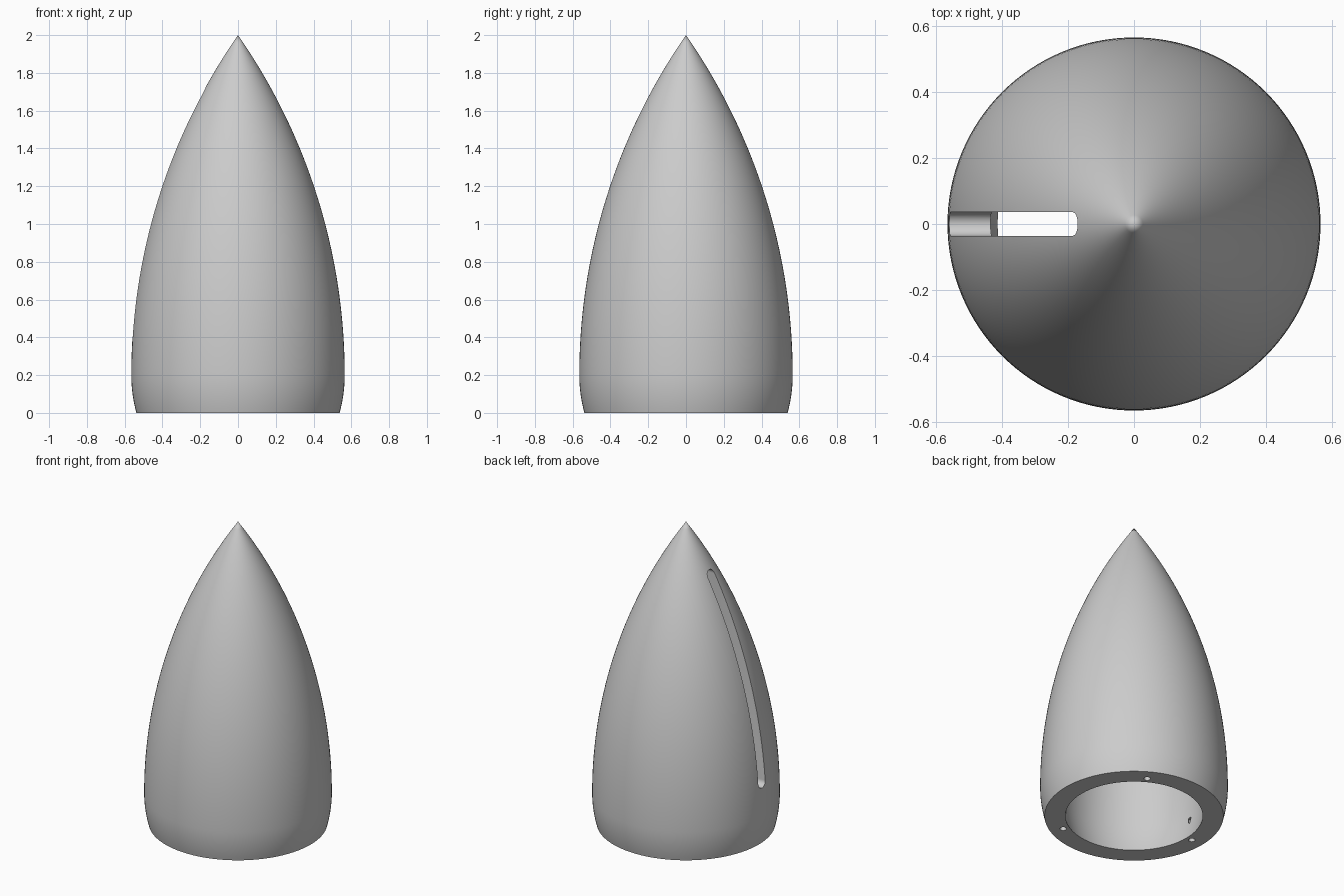
import bpy, bmesh, math
from mathutils import Vector, Matrix

cube = bpy.data.objects.get("Cube")
if cube:
    bpy.data.objects.remove(cube, do_unlink=True)

R, WIDEST, TIP, WALL = 0.565, 0.2, 2.0, 0.125
LENGTH = TIP - WIDEST
RHO = (R * R + LENGTH * LENGTH) / (2 * R)

grey = bpy.data.materials.new("plain_grey")
grey.use_nodes = True
colour = (0.6, 0.6, 0.6, 1)
grey.diffuse_color = colour
grey.node_tree.nodes["Principled BSDF"].inputs["Base Color"].default_value = colour


def make_object(name, bm):
    bmesh.ops.recalc_face_normals(bm, faces=bm.faces)
    mesh = bpy.data.meshes.new(name)
    bm.to_mesh(mesh)
    bm.free()
    mesh.materials.append(grey)
    obj = bpy.data.objects.new(name, mesh)
    bpy.context.collection.objects.link(obj)
    return obj


def ogive(offset, rows=40):
    """Profile from base to tip: tucked-in foot, then a circular arc."""
    foot = [(R - offset - 0.027 * (1 - t / 8) ** 2, WIDEST * t / 8) for t in range(8)]
    radius = RHO - offset
    end = math.acos((RHO - R) / radius)
    arc = [(radius * math.cos(end * i / rows) - RHO + R,
            WIDEST + radius * math.sin(end * i / rows)) for i in range(rows)]
    return foot + arc + [(0, WIDEST + radius * math.sin(end))]


# Hollow nose shell: outer and inner ogives joined by a flat rim
bm = bmesh.new()
steps = 128
for profile in (ogive(0), ogive(WALL)):
    verts = [bm.verts.new((r, 0, z)) for r, z in profile]
    edges = [bm.edges.new(pair) for pair in zip(verts, verts[1:])]
    if profile[0][0] > R - 0.1:
        outer_foot = verts[0]
    else:
        bm.edges.new((outer_foot, verts[0]))
bmesh.ops.spin(bm, geom=bm.verts[:] + bm.edges[:], axis=(0, 0, 1),
               cent=(0, 0, 0), angle=math.tau, steps=steps)
bmesh.ops.remove_doubles(bm, verts=bm.verts, dist=0.0002)
shell = make_object("nose_shell", bm)

# Slot cutter: round-ended bar pushed in from the -x side
SLOT_R, LOW, HIGH = 0.036, 0.38, 1.726
bm = bmesh.new()
outline = []
for centre, start in ((HIGH - SLOT_R, 0), (LOW + SLOT_R, math.pi)):
    for i in range(17):
        a = start + math.pi * i / 16
        outline.append(bm.verts.new((0, SLOT_R * math.cos(a), centre + SLOT_R * math.sin(a))))
face = bm.faces.new(outline)
side = bmesh.ops.extrude_face_region(bm, geom=[face])["geom"]
bmesh.ops.translate(bm, vec=(-1, 0, 0),
                    verts=[g for g in side if isinstance(g, bmesh.types.BMVert)])
cutters = [make_object("slot_cutter", bm)]

# Three screw hole cutters around the rim
bm = bmesh.new()
for k in range(3):
    spot = Matrix.Rotation(math.pi + k * math.tau / 3, 4, "Z") @ Vector((0.454, 0, 0.02))
    bmesh.ops.create_cone(bm, cap_ends=True, segments=24, radius1=0.02, radius2=0.02,
                          depth=0.26, matrix=Matrix.Translation(spot))
cutters.append(make_object("screw_hole_cutter", bm))

bpy.ops.object.select_all(action="DESELECT")
bpy.context.view_layer.objects.active = shell
shell.select_set(True)
for cutter in cutters:
    mod = shell.modifiers.new(cutter.name, "BOOLEAN")
    mod.operation, mod.solver, mod.object = "DIFFERENCE", "EXACT", cutter
    bpy.ops.object.modifier_apply(modifier=mod.name)
    bpy.data.objects.remove(cutter, do_unlink=True)
bpy.ops.object.shade_smooth_by_angle(angle=math.radians(30))
